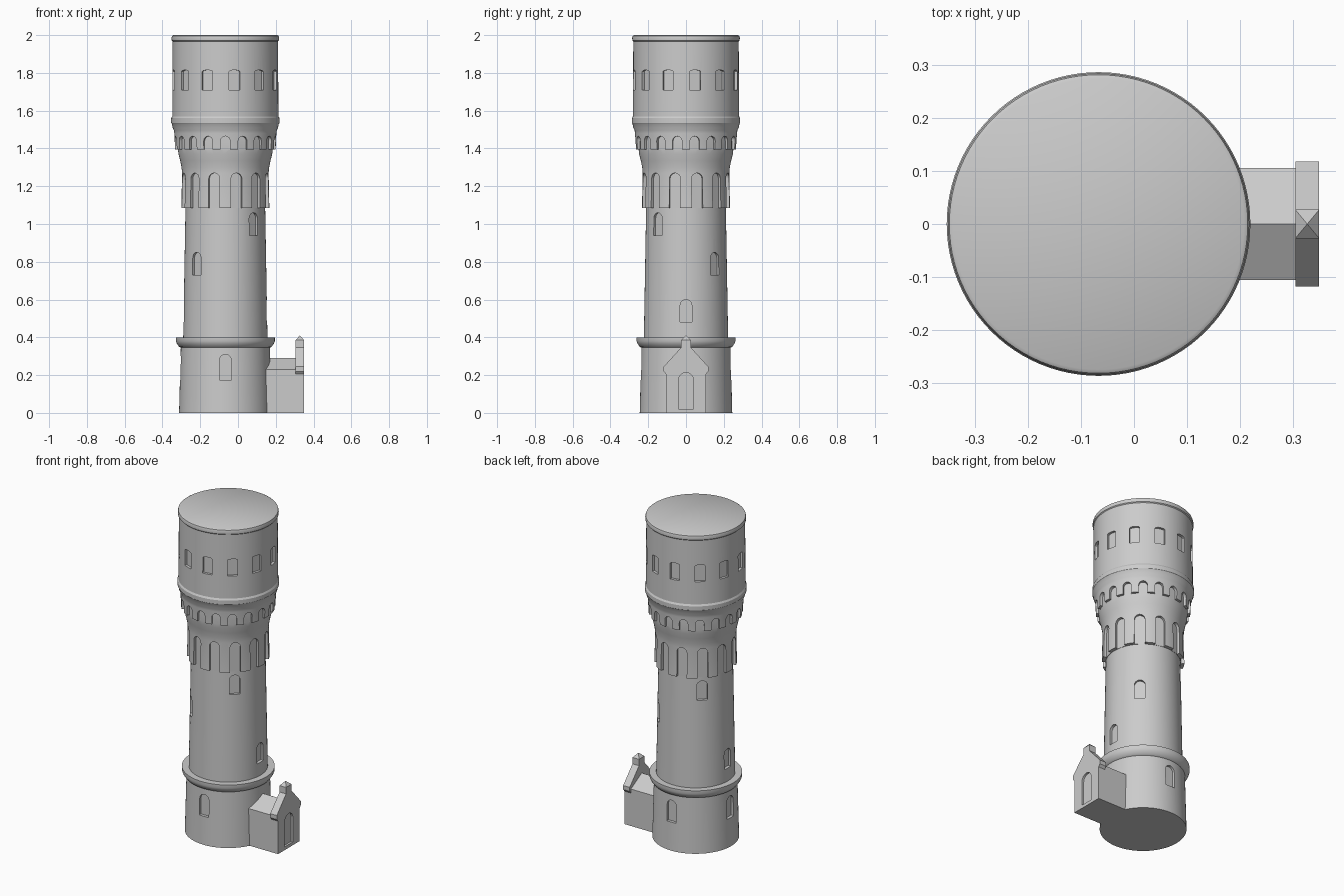
import bpy, bmesh, math
from mathutils import Matrix

if "Cube" in bpy.data.objects:
    bpy.data.objects.remove(bpy.data.objects["Cube"])

CX = -0.067  # tower axis

stone = bpy.data.materials.new("grey stone")
stone.diffuse_color = (0.6, 0.6, 0.6, 1)
stone.use_nodes = True
stone.node_tree.nodes["Principled BSDF"].inputs["Base Color"].default_value = stone.diffuse_color


def to_object(name, bm):
    bmesh.ops.recalc_face_normals(bm, faces=bm.faces)
    mesh = bpy.data.meshes.new(name)
    bm.to_mesh(mesh)
    bm.free()
    mesh.materials.append(stone)
    ob = bpy.data.objects.new(name, mesh)
    bpy.context.collection.objects.link(ob)
    return ob


def lathe(name, profile, segs=96):
    """Closed solid of revolution around the tower axis."""
    bm = bmesh.new()
    rings = [[bm.verts.new((CX + r * math.cos(2 * math.pi * i / segs),
                            r * math.sin(2 * math.pi * i / segs), z))
              for i in range(segs)] for r, z in profile]
    for a, b in zip(rings, rings[1:]):
        for i in range(segs):
            j = (i + 1) % segs
            bm.faces.new((a[i], a[j], b[j], b[i]))
    bm.faces.new(rings[0][::-1])
    bm.faces.new(rings[-1])
    return to_object(name, bm)


def prism(bm, outline, d0, d1, turn=0.0, cx=0.0):
    """Extrude a (sideways, height) outline from distance d0 to d1, turned about z."""
    m = Matrix.Translation((cx, 0, 0)) @ Matrix.Rotation(math.radians(turn), 4, 'Z')
    near, far = ([bm.verts.new(m @ Matrix.Translation((d, y, z)).translation)
                  for y, z in outline] for d in (d0, d1))
    n = len(outline)
    for i in range(n):
        j = (i + 1) % n
        bm.faces.new((near[i], near[j], far[j], far[i]))
    bm.faces.new(near[::-1])
    bm.faces.new(far)


def arch(width, z0, z1, rise, steps=8):
    """Opening outline with a curved head."""
    h = width / 2
    head = [(h * math.cos(math.pi * i / steps), z1 - rise + rise * math.sin(math.pi * i / steps))
            for i in range(steps + 1)]
    return [(-h, z0), (h, z0)] + head


def carve(ob, bm):
    """Cut the prisms in bm out of an object."""
    cutter = to_object("cutter", bm)
    cutter.hide_render = True
    mod = ob.modifiers.new("openings", 'BOOLEAN')
    mod.operation, mod.solver, mod.object = 'DIFFERENCE', 'EXACT', cutter
    bpy.context.view_layer.objects.active = ob
    bpy.ops.object.modifier_apply(modifier=mod.name)
    bpy.data.objects.remove(cutter)


def smooth(ob):
    bpy.ops.object.select_all(action='DESELECT')
    ob.select_set(True)
    bpy.context.view_layer.objects.active = ob
    bpy.ops.object.shade_smooth_by_angle(angle=math.radians(30))


# Tower: base, string course, shaft, two arcaded corbels, drum and top moulding
tower = lathe("tower", [
    (0.245, 0), (0.236, 0.345), (0.245, 0.35), (0.257, 0.367), (0.262, 0.38), (0.262, 0.40),
    (0.223, 0.40), (0.211, 1.085), (0.233, 1.085), (0.229, 1.27), (0.232, 1.30),
    (0.239, 1.335), (0.248, 1.37), (0.251, 1.395), (0.266, 1.395), (0.270, 1.48),
    (0.272, 1.495), (0.279, 1.51), (0.283, 1.53), (0.287, 1.535), (0.287, 1.56),
    (0.281, 1.57), (0.279, 1.967), (0.284, 1.972), (0.285, 1.985), (0.282, 1.996), (0.275, 2.0)])

cut = bmesh.new()
for k in range(12):  # tall arcade niches and drum windows
    prism(cut, arch(0.06, 1.07, 1.27, 0.03), 0.2125, 0.26, 15 + 30 * k, CX)
    prism(cut, arch(0.058, 1.71, 1.815, 0.008), 0.264, 0.32, 10 + 30 * k, CX)
for k in range(18):  # small arcade niches
    prism(cut, arch(0.05, 1.385, 1.465, 0.025), 0.2505, 0.30, 20 * k + 10, CX)
for turn, z, d in ((0, 0.48, 0.203), (180, 0.48, 0.203), (45, 0.73, 0.2), (-135, 0.73, 0.2),
                   (-45, 0.94, 0.196), (135, 0.94, 0.196)):  # stair windows
    prism(cut, arch(0.062, z, z + 0.12, 0.031), d, 0.25, turn, CX)
for turn in (-90, 90, 180):  # ground floor windows
    prism(cut, arch(0.064, 0.175, 0.31, 0.032), 0.222, 0.28, turn, CX)
carve(tower, cut)
smooth(tower)

# Porch with pitched roof
bm = bmesh.new()
prism(bm, [(-0.106, 0), (0.106, 0), (0.106, 0.23), (0, 0.29), (-0.106, 0.23)], 0.05, 0.31)
to_object("porch", bm)

# Porch gable wall with kneelers and an arched doorway
bm = bmesh.new()
half = [(0.106, 0), (0.106, 0.205), (0.118, 0.22), (0.118, 0.245), (0.027, 0.345), (0.027, 0.385)]
prism(bm, half + [(-y, z) for y, z in reversed(half)], 0.305, 0.35)
gable = to_object("porch_gable", bm)
cut = bmesh.new()
prism(cut, arch(0.08, 0.02, 0.213, 0.04, 12), 0.337, 0.4)
carve(gable, cut)

# Pyramid cap on the gable
bm = bmesh.new()
base = [bm.verts.new((x, y, 0.385)) for x, y in
        ((0.305, -0.027), (0.35, -0.027), (0.35, 0.027), (0.305, 0.027))]
tip = bm.verts.new((0.3275, 0, 0.41))
bm.faces.new(base)
for i in range(4):
    bm.faces.new((base[i], base[(i + 1) % 4], tip))
to_object("gable_cap", bm)
